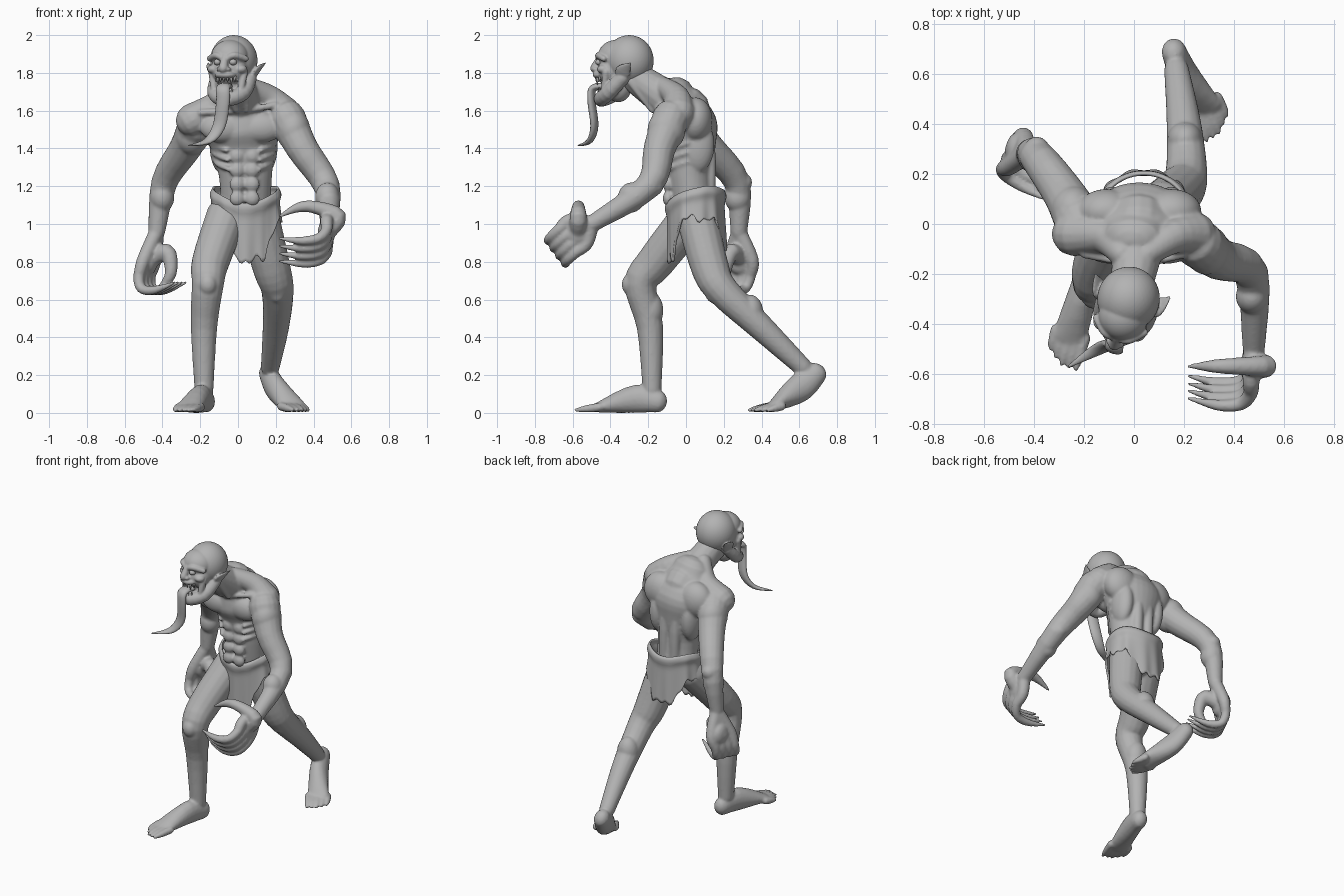
import bpy, bmesh
from math import sin, cos, pi, exp
from mathutils import Vector, Matrix

X, Y, Z = Vector((1, 0, 0)), Vector((0, 1, 0)), Vector((0, 0, 1))
SIDES = (-1, 1)

default_cube = bpy.data.objects.get("Cube")
if default_cube:
    bpy.data.objects.remove(default_cube, do_unlink=True)

clay = bpy.data.materials.new("clay_grey")
clay.use_nodes = True
clay.diffuse_color = (0.45, 0.45, 0.45, 1)
clay.node_tree.nodes["Principled BSDF"].inputs["Base Color"].default_value = clay.diffuse_color


def smooth_at(values, t):
    """Catmull-Rom value of a list of numbers or vectors at t from 0 to 1."""
    last = len(values) - 1
    i = min(int(t * last), last - 1)
    f = t * last - i
    a, b = values[max(i - 1, 0)], values[i]
    c, d = values[i + 1], values[min(i + 2, last)]
    return b + ((c - a) * f + (a * 2 - b * 5 + c * 4 - d) * f ** 2 + (b * 3 - a - c * 3 + d) * f ** 3) / 2


def tube(bm, path, radii, flat=(1, 1), ref=X, segments=16):
    """Round-ended tube; radii run along ref, flat scales the other radius."""
    path = [Vector(point) for point in path]
    last = 4 * (len(path) - 1)
    centres = [smooth_at(path, i / last) for i in range(last + 1)]
    dome = (0.5, 1, 1.4)
    rings = []
    for i, centre in enumerate(centres):
        wide = max(smooth_at(radii, i / last), 0.002)
        tall = wide * smooth_at(flat, i / last)
        along = (centres[min(i + 1, last)] - centres[max(i - 1, 0)]).normalized()
        across = (ref - along * ref.dot(along)).normalized()
        up = along.cross(across)
        angles = [0]
        if i == 0:
            angles = [-angle for angle in reversed(dome)] + angles
        if i == last:
            angles = angles + list(dome)
        for angle in angles:
            middle = centre + along * sin(angle) * min(wide, tall)
            ring = []
            for j in range(segments):
                turn = 2 * pi * j / segments
                offset = across * cos(turn) * wide + up * sin(turn) * tall
                ring.append(bm.verts.new(middle + offset * cos(angle)))
            rings.append(ring)
    for lower, upper in zip(rings, rings[1:]):
        for j in range(segments):
            n = (j + 1) % segments
            bm.faces.new((lower[j], lower[n], upper[n], upper[j]))
    bm.faces.new(rings[0][::-1])
    bm.faces.new(rings[-1])


def ball(bm, centre, radii):
    shape = Matrix.Translation(centre) @ Matrix.Diagonal((*radii, 1))
    bmesh.ops.create_icosphere(bm, subdivisions=4, radius=1, matrix=shape)


def finish(bm, name, voxel=0, placement=None):
    """Turn the mesh into an object, fusing its parts when a voxel size is given."""
    if placement:
        bm.transform(placement)
    bmesh.ops.recalc_face_normals(bm, faces=bm.faces)
    for face in bm.faces:
        face.smooth = True
    mesh = bpy.data.meshes.new(name)
    bm.to_mesh(mesh)
    bm.free()
    mesh.materials.append(clay)
    obj = bpy.data.objects.new(name, mesh)
    bpy.context.collection.objects.link(obj)
    if voxel:
        fuse = obj.modifiers.new("fuse", 'REMESH')
        fuse.mode, fuse.voxel_size, fuse.use_smooth_shade = 'VOXEL', voxel, True
        soften = obj.modifiers.new("soften", 'SMOOTH')
        soften.factor, soften.iterations = 0.5, 6
    return obj


def arm(bm, shoulder, biceps, elbow, wrist):
    shoulder, biceps, elbow, wrist = [Vector(joint) for joint in (shoulder, biceps, elbow, wrist)]
    tube(bm, (shoulder, biceps, elbow, wrist), (.1, .085, .07, .045))
    ball(bm, shoulder.lerp(biceps, .4), (.09, .1, .11))
    ball(bm, elbow.lerp(wrist, .3), (.065, .07, .08))
    ball(bm, elbow + Y * .03, (.05, .05, .05))


def hand(bm, wrist, palm, out, curl, spread, rise, sweep):
    """Flattened palm, four fingers curling out and over, and an opposed thumb."""
    palm, out, curl, spread = Vector(palm), Vector(out), Vector(curl), Vector(spread)
    rise, sweep = Vector(rise), Vector(sweep)
    ball(bm, palm, (.045, .075, .08))
    for i in range(4):
        root = palm + spread * (i - 1.5)
        tube(bm, (wrist, root, root + out * .08), (.04, .036, .03))
        tube(bm, (root, root + out * .08, root + out * .15 + curl * .04,
                  root + out * .16 + curl * .13, root + out * .12 + curl * .25),
             (.03, .03, .027, .023, .008), ref=Y, segments=12)
    tube(bm, (palm, palm + rise * .1 - sweep * .06, palm + rise * .16 + sweep * .06,
              palm + rise * .16 + sweep * .15, palm + rise * .1 + sweep * .25),
         (.05, .045, .035, .027, .008), ref=Y, segments=12)


def leg(bm, hip, thigh, knee, calf, ankle):
    knee, calf = Vector(knee), Vector(calf)
    tube(bm, (hip, thigh, knee, calf, ankle), (.11, .1, .085, .07, .05))
    ball(bm, knee - Y * .05, (.05, .05, .06))
    ball(bm, knee.lerp(calf, .6) + Y * .02, (.07, .07, .1))


def foot(bm, side, heel, arch, pad):
    """Foot from heel to pad, with the big toe on the inner side."""
    heel, pad = Vector(heel), Vector(pad)
    tube(bm, (heel, arch, pad), (.05, .058, .07), (1.2, 1.3, .4))
    forward = pad - heel
    forward.z = 0
    forward.normalize()
    across = Z.cross(forward) * side
    for i in range(5):
        root = pad + across * (i - 2) * .03 - forward * .01 * abs(i - 2)
        tip = root + forward * (.13 - .012 * i)
        tip.z = .015
        tube(bm, (root, root.lerp(tip, .6), tip), (.024, .02, .01), ref=Z, segments=10)


# Torso and neck
body = bmesh.new()
tube(body, [(.04, .05, 1.04), (.04, .02, 1.25), (.03, .02, 1.4), (.02, 0, 1.53), (0, -.05, 1.68)],
     (.13, .14, .17, .21, .13), (.85, .8, .75), segments=32)
tube(body, [(.02, 0, 1.6), (.01, -.13, 1.68), (-.02, -.3, 1.8)], (.13, .1, .08))

# Torso muscles and bones
for s in SIDES:
    drop = Z * (.04 if s < 0 else 0)
    tube(body, [(s * .05, -.12, 1.73), Vector((.02 + s * .14, -.05, 1.67)) - drop,
                Vector((s * .24, -.04, 1.59)) - drop], (.05, .07, .09), ref=Z)      # trapezius
    tube(body, [(s * .07 - .02, -.3, 1.76), (.02 + s * .03, -.18, 1.6)], (.02, .014))  # neck cord
    tube(body, [(.02 + s * .02, -.16, 1.6), Vector((s * .2, -.12, 1.63)) - drop],
         (.016, .018), ref=Z)                                                       # collarbone
    ball(body, (.02 + s * .1, -.1, 1.51), (.12, .06, .08))                          # chest
    ball(body, (.02 + s * .13, .05, 1.55), (.12, .09, .12))                         # shoulder blade
    ball(body, (.03 + s * .12, .06, 1.42), (.06, .09, .15))                         # side muscle
    tube(body, [(.04 + s * .04, .12, 1.14), (.03 + s * .04, .12, 1.4), (.01 + s * .03, .06, 1.65)],
         (.035, .035, .03))                                                         # spine muscle
    for row in range(4):
        ball(body, (.035 + s * .04, -.095, 1.36 - .075 * row), (.04, .028, .04))    # abdomen
        spread, height = .15 + .01 * row, 1.33 + .05 * row
        tube(body, [(.03 + s * spread * cos(a), .01 + .135 * sin(a), height + .04 * a)
                    for a in (-1, 0, 1)], (.014, .014), ref=Z, segments=8)          # rib

# Arms and hands, the left reaching forward and the right swung back
left_wrist, right_wrist = (.48, -.5, 1), (-.43, .28, .96)
arm(body, (.26, -.08, 1.56), (.34, -.14, 1.4), (.47, -.2, 1.2), left_wrist)
arm(body, (-.22, .01, 1.52), (-.28, .12, 1.4), (-.39, .27, 1.22), right_wrist)
hand(body, left_wrist, palm=(.47, -.57, .96), out=(0, -.7, -.6), curl=(-1, 0, -.1),
     spread=(0, .03, -.04), rise=Z * .8, sweep=-X)
hand(body, right_wrist, palm=(-.47, .29, .81), out=(-.3, -.1, -1), curl=(.8, -.5, 0),
     spread=(.02, .04, 0), rise=(.8, -.5, 0), sweep=(-.2, 0, -.7))

# Legs and feet, the right planted in front and the left pushing off behind
leg(body, (-.06, .03, 1.04), (-.145, -.16, .8), (-.16, -.24, .68), (-.18, -.19, .45), (-.18, -.18, .12))
leg(body, (.11, .06, 1.03), (.18, .13, .76), (.21, .2, .64), (.2, .4, .45), (.17, .62, .24))
foot(body, -1, heel=(-.17, -.15, .06), arch=(-.2, -.26, .075), pad=(-.26, -.46, .03))
foot(body, 1, heel=(.16, .69, .21), arch=(.2, .6, .13), pad=(.29, .46, .035))
finish(body, "body", voxel=.008)

# Head, modelled facing forward and then turned to its right
head_place = Matrix.Translation((-.025, -.31, 1.865)) @ Matrix.Rotation(-.3, 4, 'Z')
head = bmesh.new()
ball(head, (0, .01, 0), (.125, .13, .135))
ball(head, (0, -.07, -.05), (.1, .09, .09))
ball(head, (0, -.06, .02), (.1, .1, .09))
ball(head, (0, -.05, -.14), (.07, .07, .08))
ball(head, (0, -.135, -.075), (.06, .055, .026))
tube(head, [(0, -.15, .02), (0, -.18, -.04)], (.018, .026), segments=10)
tube(head, [(s * x, y, z) for s, x, y, z in ((1, .09, 0, -.09), (1, .08, -.08, -.17), (0, 0, -.145, -.205),
                                             (-1, .08, -.08, -.17), (-1, .09, 0, -.09))],
     (.04, .04, .035), ref=Z)
for s in SIDES:
    tube(head, [(s * .01, -.155, .01), (s * .05, -.145, .028), (s * .1, -.1, .01)], (.014, .018, .016), ref=Z)
    ball(head, (s * .075, -.11, -.045), (.034, .034, .024))
    ball(head, (s * .024, -.17, -.046), (.014, .018, .013))
    tube(head, [(s * .09, -.09, -.06), (s * .07, -.11, -.18)], (.02, .018), segments=10)
    tube(head, [(s * .1, 0, -.1), (s * .125, .015, -.055), (s * .16, .07, -.01)],
         (.025, .042, .004), (.35, .35), ref=Y)
finish(head, "head", voxel=.005, placement=head_place)

# Eyes
eyes = bmesh.new()
for s in SIDES:
    ball(eyes, (s * .043, -.143, -.008), (.02, .02, .017))
finish(eyes, "eyes", placement=head_place)

# Teeth along both jaws, with longer fangs
teeth = bmesh.new()
for i in range(-4, 5):
    root = Vector((.06 * sin(i / 3), -.1 - .07 * cos(i / 3), -.085))
    fang = Z * (.04 if abs(i) == 2 else .026)
    lower_root = root - Z * .1 + Y * .01
    tube(teeth, (root, root - fang), (.009, .003), segments=8)
    tube(teeth, (lower_root, lower_root + fang), (.009, .003), segments=8)
finish(teeth, "teeth", placement=head_place)

# Long hanging tongue
tongue = bmesh.new()
tube(tongue, [(-.06, -.41, 1.73), (-.08, -.49, 1.72), (-.08, -.5, 1.65), (-.1, -.485, 1.52),
              (-.16, -.51, 1.44), (-.26, -.57, 1.415)],
     (.034, .038, .037, .035, .025, .005), (.5, .6), ref=X - Y * .3)
finish(tongue, "tongue")

# Ragged loincloth with a rolled waistband and longer front and back flaps
cloth = bmesh.new()
AROUND, DOWN = 96, 16
grid = []
for j in range(DOWN + 1):
    v, row = j / DOWN, []
    for i in range(AROUND):
        t = 2 * pi * i / AROUND
        flap = min(1, 3 * max(0, cos(t + pi / 2 - .13)) ** 8)
        back = max(0, sin(t)) ** 3
        dip = .09 * max(0, -sin(t)) ** 3
        ragged = .02 * sin(7 * t) + .012 * sin(17 * t)
        fall = v * (.16 + .23 * flap + .17 * back + ragged - dip)
        waistband = .09 * exp(-((fall - .03) / .03) ** 2)
        size = 1 + .13 * v * (1 - 1.2 * flap) + .03 * v * sin(11 * t) + waistband
        top = 1.19 + .012 * sin(3 * t) - dip
        row.append(cloth.verts.new((.04 + .17 * size * cos(t), .05 + .15 * size * sin(t), top - fall)))
    grid.append(row)
for upper, lower in zip(grid, grid[1:]):
    for i in range(AROUND):
        n = (i + 1) % AROUND
        cloth.faces.new((upper[i], lower[i], lower[n], upper[n]))
loincloth = finish(cloth, "loincloth")
thickness = loincloth.modifiers.new("thickness", 'SOLIDIFY')
thickness.thickness, thickness.offset = .012, -1
